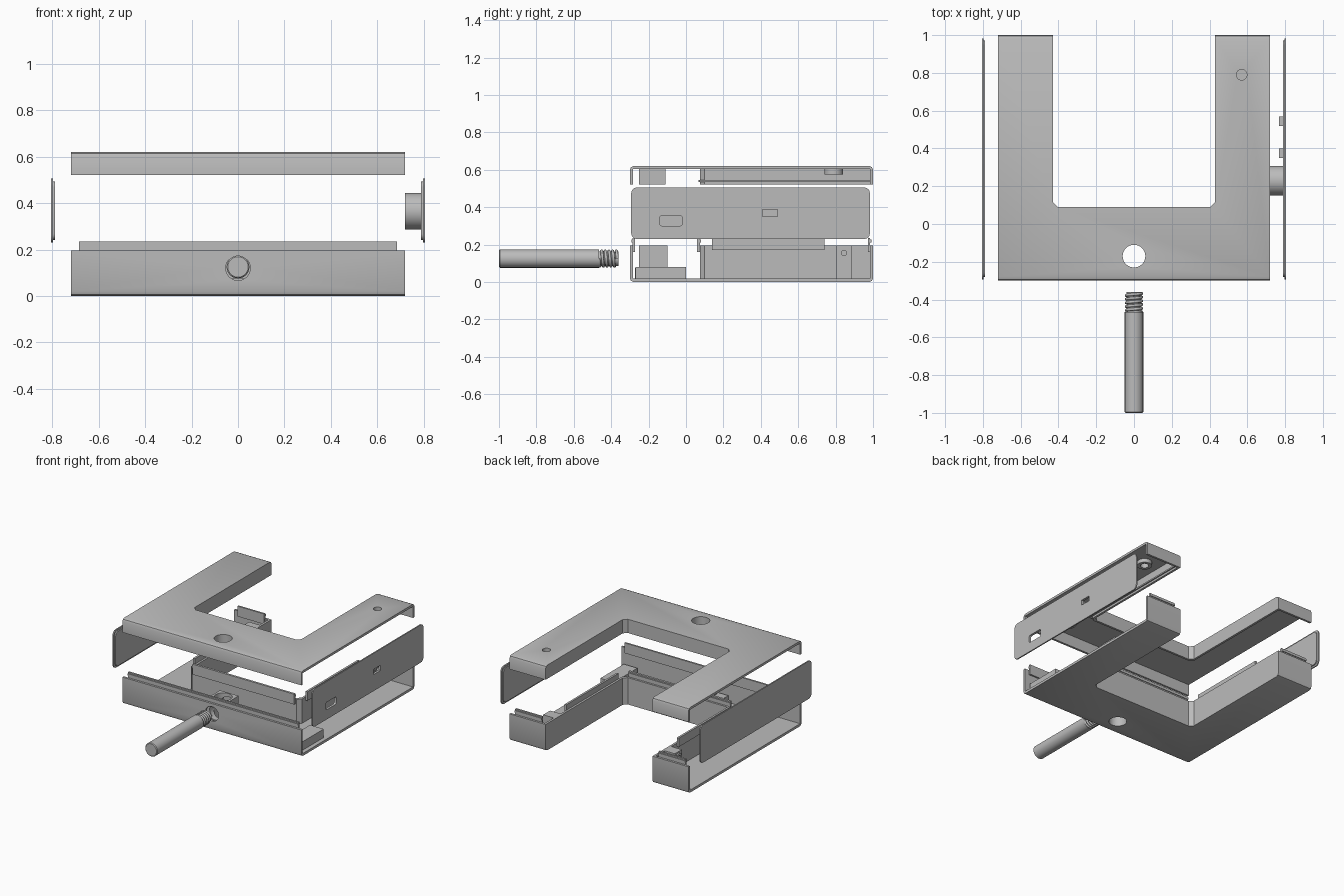
import bpy, bmesh, math
from mathutils import Matrix, Vector

start = bpy.data.objects.get("Cube")
if start:
    bpy.data.objects.remove(start, do_unlink=True)

gray = bpy.data.materials.new("plain gray")
gray.use_nodes = True
gray.diffuse_color = (0.5, 0.5, 0.5, 1)
gray.node_tree.nodes["Principled BSDF"].inputs["Base Color"].default_value = (0.5, 0.5, 0.5, 1)


def finish(name, bm):
    bmesh.ops.recalc_face_normals(bm, faces=bm.faces)
    mesh = bpy.data.meshes.new(name)
    bm.to_mesh(mesh)
    bm.free()
    mesh.materials.append(gray)
    obj = bpy.data.objects.new(name, mesh)
    bpy.context.collection.objects.link(obj)
    return obj


def box(name, xs, ys, zs, round_x=0):
    """Box from ranges; round_x rounds the edges running along x."""
    bm = bmesh.new()
    bmesh.ops.create_cube(bm, size=1)
    for v in bm.verts:
        v.co = Vector((r[0] + (c + 0.5) * (r[1] - r[0]) for c, r in zip(v.co, (xs, ys, zs))))
    if round_x:
        edges = [e for e in bm.edges if abs(e.verts[0].co.x - e.verts[1].co.x) > 1e-5]
        bmesh.ops.bevel(bm, geom=edges, offset=round_x, segments=4, profile=0.5, affect='EDGES')
    return finish(name, bm)


def cylinder(name, center, radius, depth, axis, end_radius=None):
    bm = bmesh.new()
    bmesh.ops.create_cone(bm, cap_ends=True, segments=40, radius1=radius,
                          radius2=end_radius or radius, depth=depth)
    turn = Vector((0, 0, 1)).rotation_difference(Vector(axis)).to_matrix().to_4x4()
    bm.transform(Matrix.Translation(center) @ turn)
    return finish(name, bm)


def u_prism(name, x, y0, y1, nx, ny, zs, chamfer_z=None):
    """U-shaped prism, with optional chamfers on its front and rear edges."""
    c = 0.025
    half = [(x, y0), (x, y1), (nx, y1), (nx, ny + c), (nx - c, ny)]
    outline = half + [(-px, py) for px, py in reversed(half)]
    bm = bmesh.new()
    face = bm.faces.new([bm.verts.new((px, py, zs[0])) for px, py in outline])
    moved = bmesh.ops.extrude_face_region(bm, geom=[face])["geom"]
    for v in moved:
        if isinstance(v, bmesh.types.BMVert):
            v.co.z = zs[1]
    bmesh.ops.recalc_face_normals(bm, faces=bm.faces)
    if chamfer_z is not None:
        edges = [e for e in bm.edges if all(abs(v.co.z - chamfer_z) < 1e-5 for v in e.verts)
                 and any(all(abs(v.co.y - y) < 1e-5 for v in e.verts) for y in (y0, y1))]
        bmesh.ops.bevel(bm, geom=edges, offset=0.02, segments=2, profile=0.5, affect='EDGES')
    return finish(name, bm)


def cut(obj, *cutters):
    for cutter in cutters:
        mod = obj.modifiers.new("cut", 'BOOLEAN')
        mod.operation, mod.solver, mod.object = 'DIFFERENCE', 'EXACT', cutter
        bpy.context.view_layer.update()
        graph = bpy.context.evaluated_depsgraph_get()
        mesh = bpy.data.meshes.new_from_object(obj.evaluated_get(graph))
        obj.modifiers.clear()
        obj.data = mesh
        bpy.data.objects.remove(cutter, do_unlink=True)


def post_hole():
    return cylinder("post_cutter", (0, -0.17, 0.3), 0.06, 1, (0, 0, 1))


def rod_hole():
    return cylinder("rod_cutter", (0, -0.2, 0.12), 0.053, 0.3, (0, 1, 0))


# Top cover: U shell open below and at both outer sides
cover = u_prism("top_cover", 0.72, -0.3, 1.0, 0.43, 0.09, (0.52, 0.62), 0.62)
cut(cover, u_prism("cavity", 0.8, -0.284, 0.984, 0.446, 0.074, (0.4, 0.603)), post_hole(),
    cylinder("indicator_cutter", (0.57, 0.79, 0.6), 0.028, 0.2, (0, 0, 1)))
cover_boss = box("cover_boss", (-0.075, 0.075), (-0.25, -0.11), (0.52, 0.605))
cut(cover_boss, post_hole())
ring = cylinder("indicator_ring", (0.57, 0.79, 0.59), 0.05, 0.03, (0, 0, 1))
cut(ring, cylinder("ring_cutter", (0.57, 0.79, 0.59), 0.028, 0.1, (0, 0, 1)))

# Base tray: the same shell, opening upward
base = u_prism("base_tray", 0.72, -0.3, 1.0, 0.43, 0.09, (0, 0.195), 0)
cut(base, u_prism("cavity", 0.8, -0.284, 0.984, 0.446, 0.074, (0.018, 0.4)),
    post_hole(), rod_hole())
base_boss = box("base_boss", (-0.075, 0.075), (-0.25, -0.1), (0.015, 0.195))
boss_foot = box("boss_foot", (-0.15, 0.15), (-0.272, 0), (0.015, 0.075))
for part in (base_boss, boss_foot):
    cut(part, post_hole(), rod_hole())
box("corner_block", (0.58, 0.69), (-0.27, 0), (0.015, 0.08))

# Snap lips along the front and the notch, each with a catching ridge
box("front_lip", (-0.685, 0.685), (-0.285, -0.272), (0.16, 0.235))
box("front_ridge", (-0.685, 0.685), (-0.291, -0.28), (0.212, 0.226))
box("notch_lip", (-0.41, 0.41), (0.06, 0.076), (0.16, 0.235))
box("notch_ridge", (-0.41, 0.41), (0.07, 0.081), (0.212, 0.226))
box("notch_cover_rim", (-0.44, 0.44), (0.066, 0.076), (0.535, 0.545))

for side, s in (("right", -1), ("left", 1)):
    # Lips and rim on each arm
    box(side + "_rear_lip", sorted((s * 0.47, s * 0.685)), (0.972, 0.985), (0.16, 0.235))
    box(side + "_rear_ridge", sorted((s * 0.47, s * 0.685)), (0.98, 0.991), (0.212, 0.226))
    box(side + "_arm_lip", sorted((s * 0.445, s * 0.46)), (0.14, 0.74), (0.17, 0.235))
    box(side + "_arm_rim", sorted((s * 0.445, s * 0.455)), (0.07, 0.985), (0.535, 0.545))
    # Screw block near the arm end
    block = box(side + "_screw_block", sorted((s * 0.444, s * 0.53)), (0.805, 0.885), (0.015, 0.195))
    cut(block, cylinder("screw_cutter", (s * 0.53, 0.845, 0.155), 0.014, 0.1, (1, 0, 0)))
    collar = cylinder(side + "_screw_collar", (s * 0.532, 0.845, 0.155), 0.03, 0.012, (1, 0, 0))
    cut(collar, cylinder("screw_cutter", (s * 0.53, 0.845, 0.155), 0.014, 0.1, (1, 0, 0)))
    # Side panel with a stepped inner face
    layers = [box(side + "_panel", sorted((s * 0.796, s * 0.805)), (-0.293, 0.983), (0.23, 0.505), 0.03),
              box(side + "_panel_step", sorted((s * 0.788, s * 0.796)), (-0.281, 0.971), (0.242, 0.493), 0.025)]
    if s > 0:
        for layer in layers:
            cut(layer, box("slot_cutter", (0.7, 0.9), (-0.14, -0.02), (0.3, 0.355), 0.012),
                box("port_cutter", (0.7, 0.9), (0.41, 0.49), (0.35, 0.388)),
                cylinder("socket_cutter", (0.8, 0.225, 0.367), 0.048, 0.3, (1, 0, 0)))

# Socket and port supports behind the left panel
socket = cylinder("panel_socket", (0.755, 0.229, 0.365), 0.078, 0.07, (1, 0, 0))
cut(socket, cylinder("socket_cutter", (0.77, 0.225, 0.367), 0.048, 0.09, (1, 0, 0)))
for i, y in enumerate((0.35, 0.52)):
    box(f"port_support_{i + 1}", (0.767, 0.79), (y, y + 0.05), (0.34, 0.4))


def helix(name, center, radius, thick, length, turns, axis):
    """Wound thread ridge along the given axis."""
    curve = bpy.data.curves.new(name, 'CURVE')
    curve.dimensions, curve.bevel_depth, curve.bevel_resolution = '3D', thick, 1
    spline = curve.splines.new('POLY')
    count = turns * 24
    spline.points.add(count)
    turn = Vector((0, 0, 1)).rotation_difference(Vector(axis)).to_matrix()
    for i, p in enumerate(spline.points):
        a = math.tau * i / 24
        local = Vector((radius * math.cos(a), radius * math.sin(a), length * (i / count - 0.5)))
        p.co = (*(turn @ local + Vector(center)), 1)
    curve.use_fill_caps = True
    curve.materials.append(gray)
    bpy.context.collection.objects.link(bpy.data.objects.new(name, curve))


helix("socket_thread", (0.762, 0.225, 0.367), 0.046, 0.006, 0.06, 3, (1, 0, 0))

# Handle rod with threaded tip
cylinder("handle_rod", (0, -0.73, 0.125), 0.049, 0.53, (0, 1, 0))
cylinder("handle_end", (0, -0.9975, 0.125), 0.049, 0.005, (0, -1, 0), 0.044)
cylinder("handle_tip", (0, -0.415, 0.125), 0.039, 0.11, (0, 1, 0))
helix("handle_thread", (0, -0.417, 0.125), 0.041, 0.008, 0.098, 5, (0, 1, 0))

# Smooth curved faces and keep sharp edges
bpy.ops.object.select_all(action='DESELECT')
for obj in bpy.context.collection.objects:
    if obj.type == 'MESH' and gray.name in obj.data.materials:
        obj.select_set(True)
        bpy.context.view_layer.objects.active = obj
bpy.ops.object.shade_smooth_by_angle(angle=math.radians(30))
